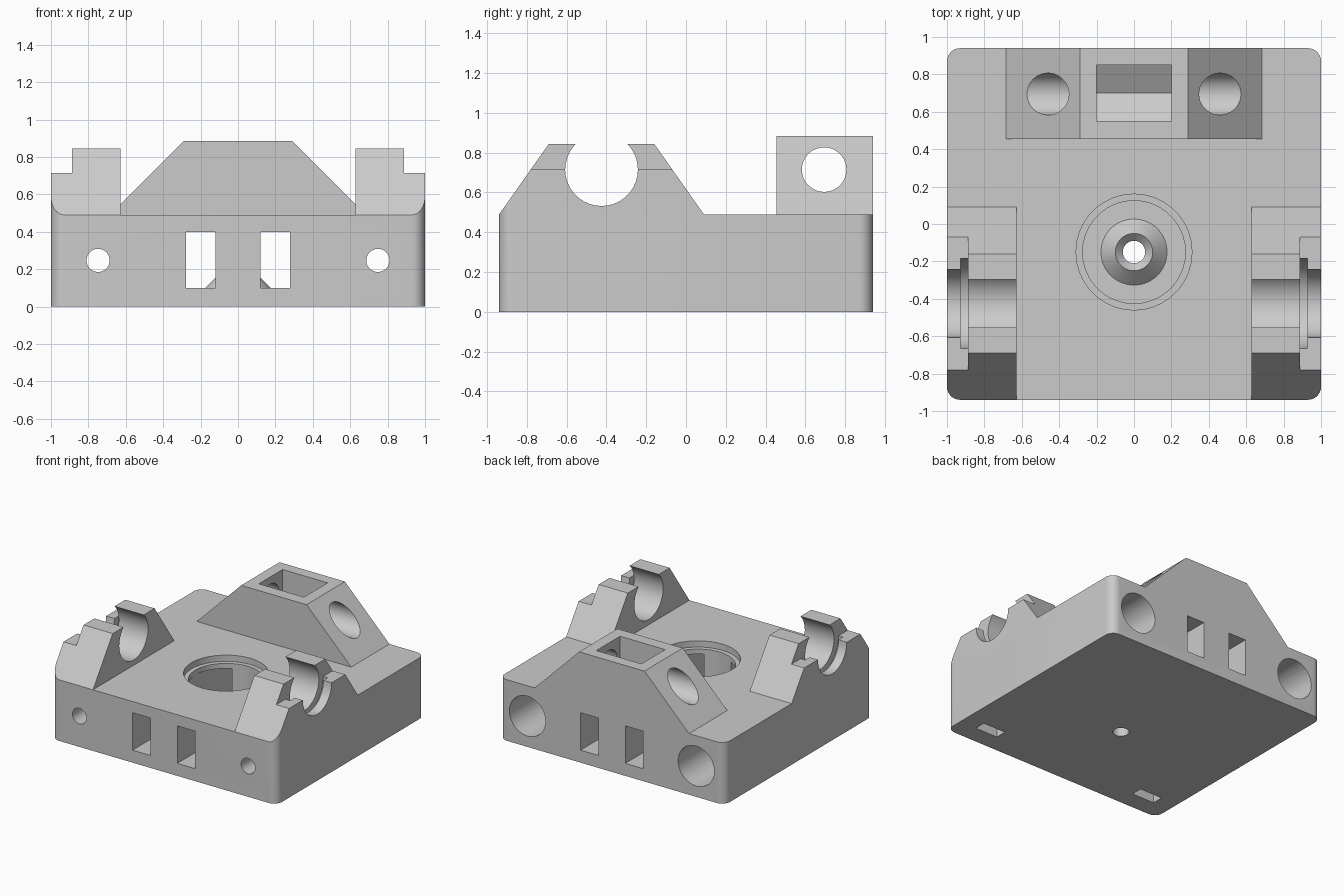
import bpy, bmesh, math
from mathutils import Matrix

if "Cube" in bpy.data.objects:
    bpy.data.objects.remove(bpy.data.objects["Cube"], do_unlink=True)

grey = bpy.data.materials.new("plain_grey")
grey.use_nodes = True
grey.diffuse_color = (0.6, 0.6, 0.6, 1)
grey.node_tree.nodes["Principled BSDF"].inputs["Base Color"].default_value = (0.6, 0.6, 0.6, 1)


def make_object(name, bm):
    bmesh.ops.recalc_face_normals(bm, faces=bm.faces)
    mesh = bpy.data.meshes.new(name)
    bm.to_mesh(mesh)
    bm.free()
    mesh.materials.append(grey)
    obj = bpy.data.objects.new(name, mesh)
    bpy.context.collection.objects.link(obj)
    return obj


def prism(name, axis, points, lo, hi):
    """Extrude a 2D outline along an axis from lo to hi."""
    place = {"x": lambda a, b, t: (t, a, b),
             "y": lambda a, b, t: (a, t, b),
             "z": lambda a, b, t: (a, b, t)}[axis]
    bm = bmesh.new()
    low = [bm.verts.new(place(a, b, lo)) for a, b in points]
    high = [bm.verts.new(place(a, b, hi)) for a, b in points]
    bm.faces.new(low)
    bm.faces.new(high)
    n = len(points)
    for i in range(n):
        j = (i + 1) % n
        bm.faces.new((low[i], low[j], high[j], high[i]))
    return make_object(name, bm)


def rect(a0, a1, b0, b1):
    return [(a0, b0), (a1, b0), (a1, b1), (a0, b1)]


def arc(a, b, r, start=0, sweep=360, steps=36):
    count = steps if sweep == 360 else steps + 1
    angles = [math.radians(start + sweep * i / steps) for i in range(count)]
    return [(a + r * math.cos(t), b + r * math.sin(t)) for t in angles]


def cone(name, r1, r2, z0, z1, y):
    bm = bmesh.new()
    bmesh.ops.create_cone(bm, cap_ends=True, segments=36, radius1=r1, radius2=r2,
                          depth=z1 - z0, matrix=Matrix.Translation((0, y, (z0 + z1) / 2)))
    return make_object(name, bm)


def combine(tool, operation="DIFFERENCE"):
    """Apply a boolean to the body and discard the tool."""
    mod = body.modifiers.new("bool", "BOOLEAN")
    mod.operation, mod.solver, mod.object = operation, "EXACT", tool
    bpy.context.view_layer.objects.active = body
    bpy.ops.object.modifier_apply(modifier=mod.name)
    bpy.data.objects.remove(tool, do_unlink=True)


def side_range(side, inner, outer):
    return sorted((side * inner, side * outer))


# Solid masses, trimmed later by the rounded outline
body = prism("carriage_body", "z", rect(-1.1, 1.1, -1.1, 1.1), 0, 0.49)
combine(prism("rear_block", "y",
              [(-0.89, 0.285), (0.89, 0.285), (0.29, 0.885), (-0.29, 0.885)],
              0.455, 1.1), "UNION")
saddle = [(-1.04, 0.348), (-0.69, 0.845), (-0.16, 0.845), (0.19, 0.348)]
for s in (-1, 1):
    combine(prism("saddle", "x", saddle, *side_range(s, 0.628, 1.1)), "UNION")

# Rounded outline of the whole body
outline = []
for sx, sy, start in ((1, 1, 0), (-1, 1, 90), (-1, -1, 180), (1, -1, 270)):
    outline += arc(sx * 0.93, sy * 0.87, 0.07, start, 90, 8)
combine(prism("outline", "z", outline, -0.1, 1.2), "INTERSECT")

# Saddle details: lower outer step, open bearing seat, ring groove
for s in (-1, 1):
    combine(prism("step", "x", rect(-1, 0.3, 0.715, 1), *side_range(s, 0.887, 1.1)))
    combine(prism("seat", "x", arc(-0.425, 0.715, 0.183), *side_range(s, 0.55, 1.1)))
    combine(prism("groove", "x", arc(-0.425, 0.715, 0.24), *side_range(s, 0.887, 0.927)))

# Rear block: cross hole and nut pocket with V floor
combine(prism("cross_hole", "x", arc(0.695, 0.715, 0.112), -1, 1))
combine(prism("nut_pocket", "x",
              [(0.55, 1), (0.55, 0.63), (0.7, 0.543), (0.85, 0.63), (0.85, 1)],
              -0.2, 0.2))

# Central recess with shallow lip
combine(prism("lip", "z", arc(0, -0.15, 0.31), 0.44, 0.6))
combine(prism("recess", "z", arc(0, -0.15, 0.275), 0.098, 0.6))

# Long slots, rod bores, screw holes and underside nut slots
for s in (-1, 1):
    combine(prism("slot", "y", rect(*side_range(s, 0.12, 0.277), 0.1, 0.4), -1.1, 1.1))
    combine(prism("screw_hole", "y", arc(s * 0.748, 0.247, 0.062), -1.1, 0))
    combine(prism("rod_bore", "y", arc(s * 0.748, 0.247, 0.16), -0.6, 1.1))
    combine(prism("nut_slot", "z", rect(*side_range(s, 0.65, 0.85), -0.79, -0.7), -0.1, 0.35))

# Central cone with funnel and through hole
combine(cone("cone", 0.225, 0.1, 0.05, 0.175, -0.15), "UNION")
combine(cone("funnel", 0.03, 0.13, 0.105, 0.205, -0.15))
combine(prism("centre_hole", "z", arc(0, -0.15, 0.06), -0.1, 0.5))

# Smooth curved walls, keep edges crisp
bpy.ops.object.select_all(action="DESELECT")
body.select_set(True)
bpy.context.view_layer.objects.active = body
bpy.ops.object.shade_smooth_by_angle(angle=math.radians(25))
